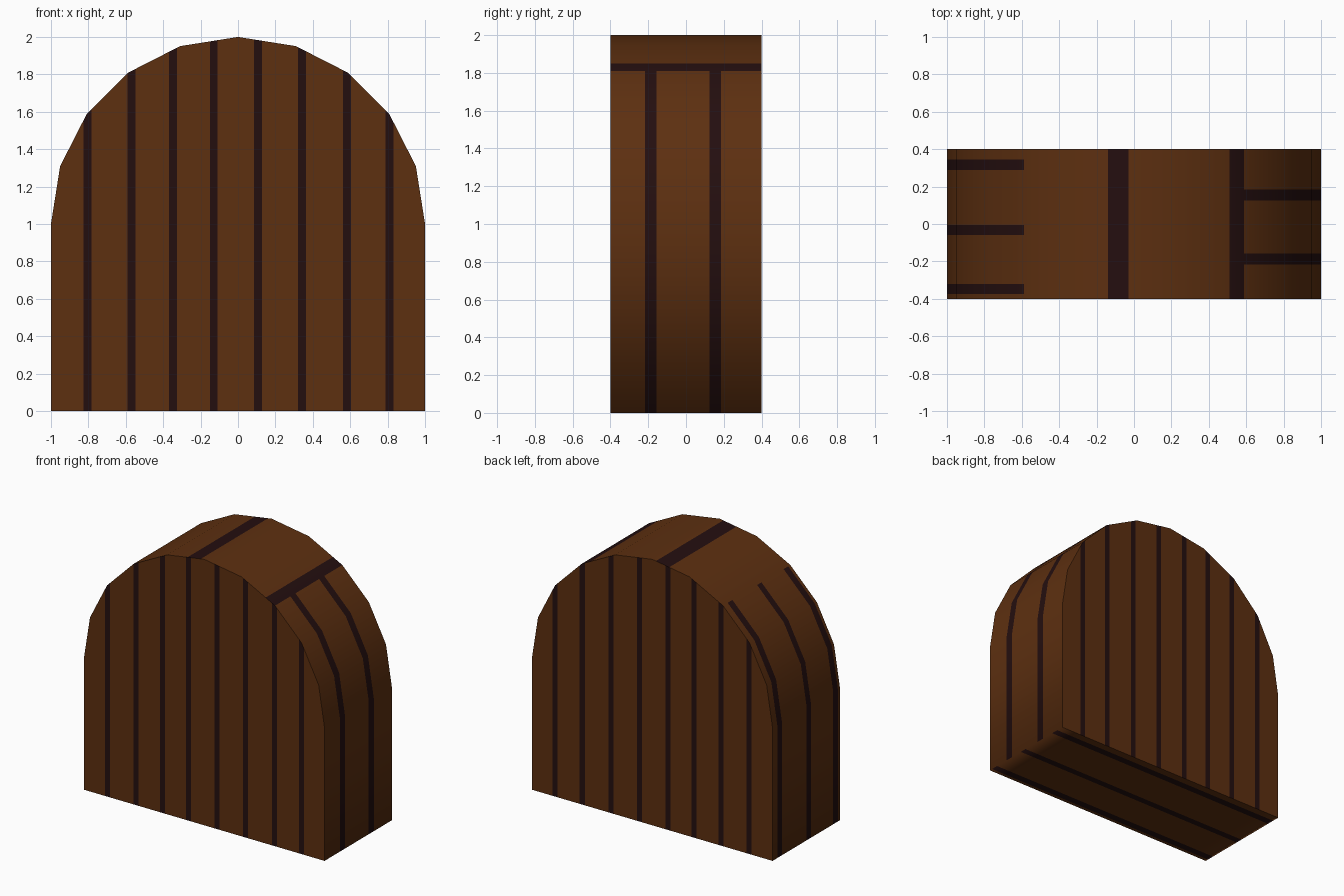
import bpy
import bmesh
import math

if "Cube" in bpy.data.objects:
    bpy.data.objects.remove(bpy.data.objects["Cube"])


def material(name, rgb):
    m = bpy.data.materials.new(name)
    m.diffuse_color = (*rgb, 1.0)
    m.use_nodes = True
    m.node_tree.nodes["Principled BSDF"].inputs["Base Color"].default_value = m.diffuse_color
    return m


MATS = [material("brown_wood", (0.110, 0.029, 0.0052)),
        material("dark_gap", (0.0175, 0.0046, 0.0048))]
D = 0.4  # half depth


def finish(bm, name):
    me = bpy.data.meshes.new(name)
    bm.to_mesh(me)
    bm.free()
    ob = bpy.data.objects.new(name, me)
    bpy.context.collection.objects.link(ob)
    for m in MATS:
        me.materials.append(m)


# Arched outline: straight sides to z = 1, then a ten-sided half circle
ARC = [(-math.cos(math.radians(18 * i)), 1 + math.sin(math.radians(18 * i)))
       for i in range(11)]
OUTLINE = [(-1, 0)] + ARC + [(1, 0)]


def on_arc(x):
    """Point on the faceted arch above a given x."""
    for (x0, z0), (x1, z1) in zip(ARC, ARC[1:]):
        if x0 <= x <= x1:
            return (x, z0 + (z1 - z0) * (x - x0) / (x1 - x0))


# Front and back panels with vertical plank gaps
GAPS = [-0.805, -0.57, -0.348, -0.13, 0.107, 0.342, 0.583, 0.81]
HALF = 0.021


def panel(name, y, flip):
    bm = bmesh.new()
    vs = [bm.verts.new((x, y, z)) for x, z in OUTLINE]
    bm.faces.new(vs[::-1] if flip else vs)
    for g in GAPS:
        for x in (g - HALF, g + HALF):
            bmesh.ops.bisect_plane(bm, geom=bm.verts[:] + bm.edges[:] + bm.faces[:],
                                   plane_co=(x, 0, 0), plane_no=(1, 0, 0))
    for f in bm.faces:
        cx = f.calc_center_median().x
        cx = (min(v.co.x for v in f.verts) + max(v.co.x for v in f.verts)) / 2
        f.material_index = int(any(abs(cx - g) < HALF for g in GAPS))
    finish(bm, name)


panel("front_panel", -D, True)
panel("back_panel", D, False)

# Outer band: sides, curved top and bottom, with gaps between planks
LEFT = [(-0.375, -0.32), (-0.058, -0.006), (0.288, 0.344)]
RIGHT = [(-0.217, -0.157), (0.125, 0.185)]
CROSS = [(-0.14, -0.03), (0.51, 0.588)]
ring = OUTLINE + [on_arc(x) for x in (-0.14, -0.03, 0.51)]
ring = [(-1, 0)] + sorted(ring[1:12] + ring[13:]) + [(1, 0)]
# keep the vertical order on the straight sides, then close along the bottom
ring += [(0.85, 0), (-0.85, 0)]
ys = sorted([-D, D] + [y for s in LEFT + RIGHT for y in s])

bm = bmesh.new()
grid = [[bm.verts.new((x, y, z)) for y in ys] for x, z in ring]
for i in range(len(ring)):
    a, b = grid[i], grid[(i + 1) % len(ring)]
    for j in range(len(ys) - 1):
        f = bm.faces.new((a[j], b[j], b[j + 1], a[j + 1]))
        f.smooth = True
        c = f.calc_center_median()
        bottom = c.z < 0.001
        dark = False
        if bottom or c.x < -0.588:
            dark = any(lo < c.y < hi for lo, hi in LEFT)
        elif c.x > 0.588:
            dark = any(lo < c.y < hi for lo, hi in RIGHT)
        else:
            dark = any(lo < c.x < hi for lo, hi in CROSS)
        f.material_index = int(dark)
finish(bm, "outer_band")
